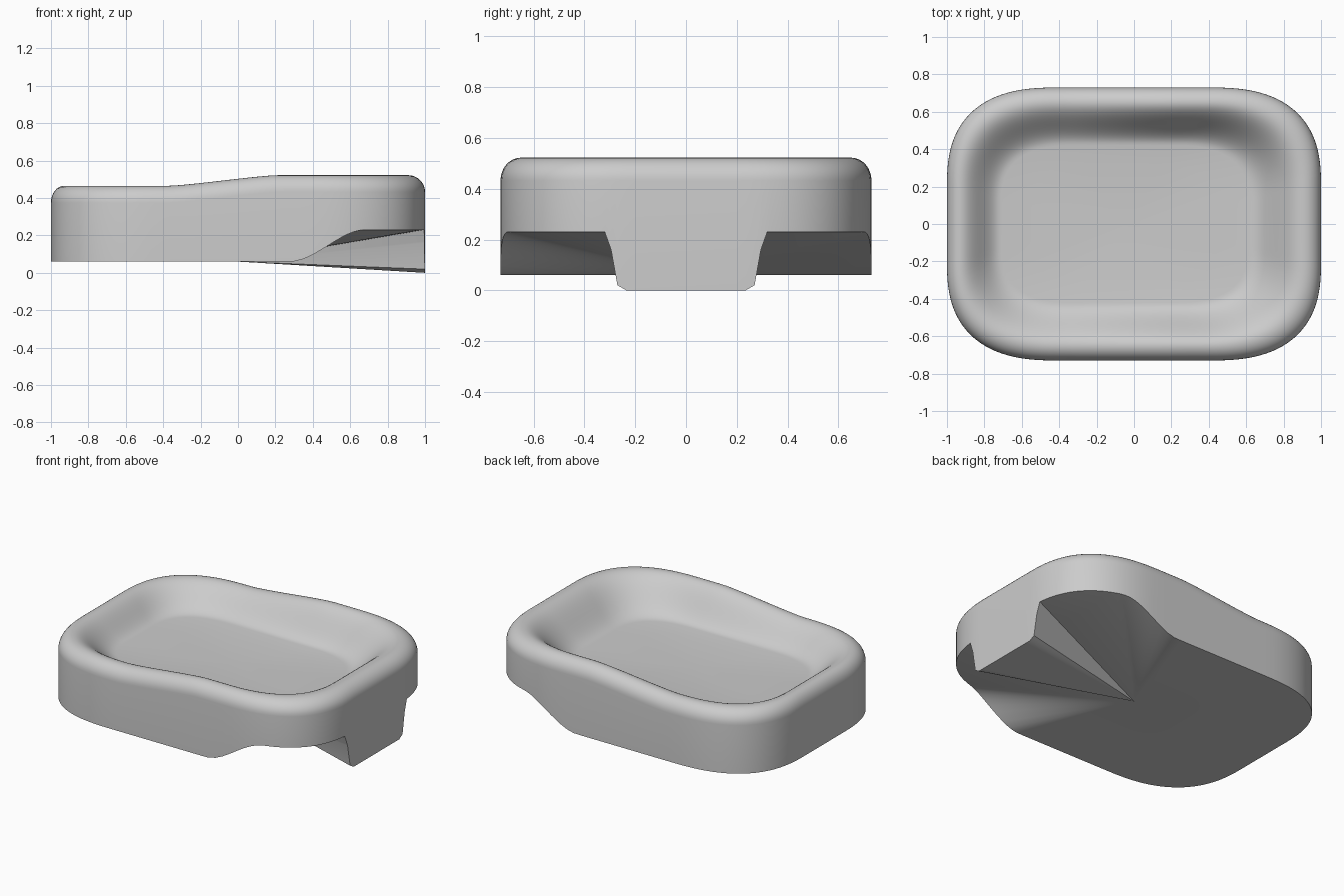
import bpy, bmesh, math

cube = bpy.data.objects.get("Cube")
if cube:
    bpy.data.objects.remove(cube, do_unlink=True)

HX, HY = 1.0, 0.73            # half length and half width
SX, SY, POWER = 0.4, 0.2, 2.6  # straight parts and corner roundness
FLOOR = 0.32
BASE, LIFT = 0.06, 0.23       # underside height and undercut height
SPOUT = [(0.235, 0.0), (0.27, 0.02), (0.295, 0.16), (0.32, LIFT)]


def smooth(a, b, v):
    t = min(max((v - a) / (b - a), 0), 1)
    return t * t * (3 - 2 * t)


def rim_height(x):
    t = min(max((x + 0.36) / 0.56, 0), 1)
    return 0.465 + 0.057 * (0.7 * t + 0.3 * smooth(0, 1, t))


def under_height(x, y):
    y = abs(y)
    if x > 0.9 and y < SPOUT[-1][0] + 0.001:
        if y <= SPOUT[0][0]:
            return 0.0
        for (y0, z0), (y1, z1) in zip(SPOUT, SPOUT[1:]):
            if y <= y1 + 0.001:
                return z0 + (z1 - z0) * (y - y0) / (y1 - y0)
    return BASE + (LIFT - BASE) * smooth(0.28, 0.68, x)


def make_outline():
    """Rounded rectangle, counter-clockwise from the middle of the +x end."""
    steps = 28
    angles = [math.pi / 2 * i / steps for i in range(steps + 1)]
    angles += [math.asin(((y - SY) / (HY - SY)) ** (POWER / 2)) for y, z in SPOUT]
    corner = []
    for a in sorted(angles):
        c, s = max(math.cos(a), 0), math.sin(a)
        corner.append((SX + (HX - SX) * c ** (2 / POWER),
                       SY + (HY - SY) * s ** (2 / POWER)))
    side = [(SX * (1 - i / 8), HY) for i in range(1, 8)]
    quarter = [(HX, 0)] + corner + side + [(0, HY)]
    half = quarter + [(-x, y) for x, y in reversed(quarter[:-1])]
    return half + [(x, -y) for x, y in reversed(half[1:-1])]


outline = make_outline()
bm = bmesh.new()


def add_ring(left, right, side, height):
    """Outline inset by separate amounts; height(x, y) gives z."""
    cx, hx = (left - right) / 2, HX - (left + right) / 2
    ring = []
    for x, y in outline:
        px, py = cx + hx * x, y * (HY - side) / HY
        ring.append(bm.verts.new((px, py, height(px, py))))
    return ring


# Outer wall
rings = [add_ring(0, 0, 0, under_height),
         add_ring(0, 0, 0, lambda x, y: rim_height(x) - 0.09)]

# Rounded outer lip
for i in range(1, 9):
    a = math.pi / 2 * i / 8
    d = 1 - math.cos(a)
    rings.append(add_ring(0.07 * d, 0.09 * d, 0.08 * d,
                          lambda x, y: rim_height(x) - 0.09 * (1 - math.sin(a))))

# Curved inner wall, gentler at the spout end
for i in range(1, 17):
    t = i / 16
    f = (1 + math.cos(math.pi * t)) / 2
    rings.append(add_ring(0.07 + 0.22 * t, 0.09 + 0.30 * t, 0.08 + 0.23 * t,
                          lambda x, y: FLOOR + (rim_height(x) - FLOOR) * f))

# Slightly dished floor
for k in (0.75, 0.5, 0.25):
    cx = -0.05
    rings.append(add_ring(1 + cx - 0.66 * k, 1 - cx - 0.66 * k, HY - 0.42 * k,
                          lambda x, y: FLOOR - 0.015 * (1 - k * k)))

count = len(outline)
for low, high in zip(rings, rings[1:]):
    for i in range(count):
        j = (i + 1) % count
        bm.faces.new((low[i], low[j], high[j], high[i]))

# Close the floor and fan the underside from its centre
floor_centre = bm.verts.new((-0.05, 0, FLOOR - 0.015))
under_centre = bm.verts.new((0, 0, BASE))
for i in range(count):
    j = (i + 1) % count
    bm.faces.new((rings[-1][i], rings[-1][j], floor_centre))
    bm.faces.new((rings[0][j], rings[0][i], under_centre))

mesh = bpy.data.meshes.new("dish")
bm.to_mesh(mesh)
bm.free()
dish = bpy.data.objects.new("dish", mesh)
bpy.context.collection.objects.link(dish)

# Plain grey finish
grey = bpy.data.materials.new("light grey")
grey.use_nodes = True
colour = (0.6, 0.6, 0.6, 1)
grey.diffuse_color = colour
grey.node_tree.nodes["Principled BSDF"].inputs["Base Color"].default_value = colour
mesh.materials.append(grey)

bpy.ops.object.select_all(action="DESELECT")
dish.select_set(True)
bpy.context.view_layer.objects.active = dish
bpy.ops.object.shade_smooth_by_angle(angle=math.radians(30))
